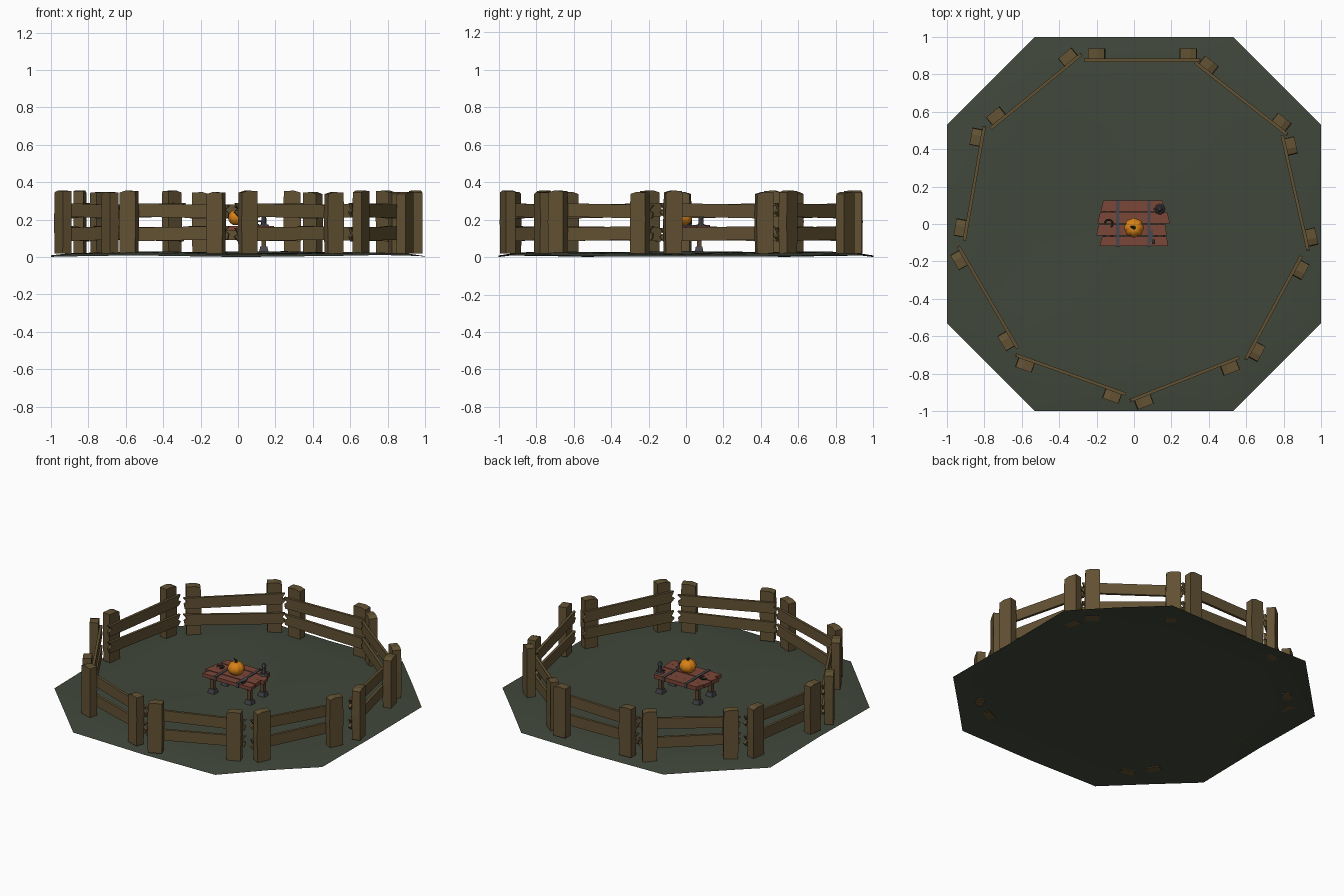
import bpy, bmesh, math, random
from mathutils import Matrix, Vector

if "Cube" in bpy.data.objects:
    bpy.data.objects.remove(bpy.data.objects["Cube"])
random.seed(4)

def material(name, c):
    m = bpy.data.materials.new(name)
    m.diffuse_color = (*c, 1)
    m.use_nodes = True
    m.node_tree.nodes["Principled BSDF"].inputs["Base Color"].default_value = m.diffuse_color
    return m

GRASS = material("dark_grass", (0.052, 0.064, 0.044))
WOOD = material("weathered_wood", (0.125, 0.085, 0.034))
PLANK = material("red_wood", (0.20, 0.063, 0.040))
LEG = material("leg_wood", (0.11, 0.062, 0.03))
IRON = material("iron", (0.065, 0.065, 0.075))
ORANGE = material("pumpkin_orange", (0.68, 0.22, 0.008))
STEM = material("dark_stem", (0.03, 0.028, 0.02))

def finish(name, bm, mat, matrix=Matrix(), smooth=False):
    bmesh.ops.recalc_face_normals(bm, faces=bm.faces)
    me = bpy.data.meshes.new(name)
    bm.to_mesh(me)
    bm.free()
    me.materials.append(mat)
    ob = bpy.data.objects.new(name, me)
    bpy.context.collection.objects.link(ob)
    ob.matrix_world = matrix
    if smooth:
        for p in me.polygons:
            p.use_smooth = True
    return ob

def prism(name, outline, y0, y1, mat, matrix=Matrix()):
    """Extrude an x-z outline along y."""
    bm = bmesh.new()
    f = bm.faces.new([bm.verts.new((x, y0, z)) for x, z in outline])
    r = bmesh.ops.extrude_face_region(bm, geom=[f])
    vs = [v for v in r["geom"] if isinstance(v, bmesh.types.BMVert)]
    bmesh.ops.translate(bm, verts=vs, vec=(0, y1 - y0, 0))
    return finish(name, bm, mat, matrix)

def box(name, c, s, mat, taper=1.0):
    bm = bmesh.new()
    bmesh.ops.create_cube(bm, size=1)
    for v in bm.verts:
        k = taper if v.co.z > 0 else 1
        v.co = Vector((c[0] + v.co.x * s[0] * k, c[1] + v.co.y * s[1] * k, c[2] + v.co.z * s[2]))
    return finish(name, bm, mat)

def cone(name, c, r1, r2, h, mat, n=8, rot=Matrix()):
    bm = bmesh.new()
    bmesh.ops.create_cone(bm, cap_ends=True, segments=n, radius1=r1, radius2=r2, depth=h)
    return finish(name, bm, mat, Matrix.Translation(c) @ rot)

# Uneven octagonal ground sheet, built in rings
corners = [(1, -.53), (1, .53), (.53, 1), (-.53, 1), (-1, .53), (-1, -.53), (-.53, -1), (.53, -1)]
rim = []
for i, a in enumerate(corners):
    b = corners[(i + 1) % 8]
    rim += [a, ((a[0] + b[0]) / 2, (a[1] + b[1]) / 2)]
bm = bmesh.new()
center = bm.verts.new((0, 0, 0.03))
prev = None
for k, z in ((.25, .03), (.5, .029), (.75, .028), (.9, .022), (1, .008)):
    ring = [bm.verts.new((x * k, y * k, max(0, z + .007 * math.sin(5 * x * k + 1) * math.cos(4 * y * k))))
            for x, y in rim]
    for i in range(16):
        j = (i + 1) % 16
        if prev:
            bm.faces.new((prev[i], ring[i], ring[j], prev[j]))
        else:
            bm.faces.new((center, ring[i], ring[j]))
    prev = ring
bm.verts.ensure_lookup_table()
low = min(v.co.z for v in bm.verts)
for v in bm.verts:
    v.co.z -= low
finish("ground", bm, GRASS, smooth=True)

# Fence panels: post positions (x1, y1, x2, y2), posts outside and rails inside
panels = [(-.20, .91, .29, .91), (.40, .85, .79, .545), (.84, .417, .95, -.07),
          (.893, -.246, .658, -.684), (.513, -.77, .053, -.952), (-.118, -.92, -.583, -.754),
          (-.684, -.626, -.936, -.193), (-.93, -.02, -.845, .465), (-.738, .578, -.353, .893)]
for n, (x1, y1, x2, y2) in enumerate(panels):
    half = math.hypot(x2 - x1, y2 - y1) / 2
    # local +y points away from the middle
    M = Matrix.Translation(((x1 + x2) / 2, (y1 + y2) / 2, 0)) @ Matrix.Rotation(math.atan2(y2 - y1, x2 - x1), 4, 'Z')
    for s in (-1, 1):
        c = s * half
        t = .345 + .004 * s
        prism(f"fence_post_{n}_{s}", [(c - .044, .02), (c + .044, .018), (c + .047, .19), (c + .043, t - .004),
              (c + .01, t + .006), (c - .045, t + .004), (c - .047, .2)], -.027, .027, WOOD, M)
    for k, (z, tilt) in enumerate(((.247, .006), (.125, -.005))):
        L = half + .066
        h = .036
        # splintered rail ends
        prism(f"fence_rail_{n}_{k}", [(-L + .01, z - h - tilt), (L - .022, z - h + tilt), (L, z - .012 + tilt),
              (L - .022, z + .004 + tilt), (L - .004, z + h + tilt), (-L, z + h - tilt),
              (-L + .026, z + .01 - tilt), (-L + .004, z - .006 - tilt)], -.043, -.026, WOOD, M)

# Table top: staggered planks
ZT = .165
rows = [(-.118, -.066, -.17, .175), (-.062, -.002, -.188, .168),
        (.002, .064, -.195, .192), (.068, .125, -.178, .165)]
for i, (y0, y1, xa, xb) in enumerate(rows):
    bm = bmesh.new()
    e = .014 * (1 if i > 1 else -1)
    pts = [(xa - min(e, 0) * -1, y0), (xb + min(e, 0) * -1 * .5, y0), (xb - max(e, 0), y1), (xa + max(e, 0), y1)]
    f = bm.faces.new([bm.verts.new((x, y, ZT - .024)) for x, y in pts])
    r = bmesh.ops.extrude_face_region(bm, geom=[f])
    bmesh.ops.translate(bm, verts=[v for v in r["geom"] if isinstance(v, bmesh.types.BMVert)],
                        vec=(0, 0, .024 + .002 * (i % 2)))
    finish(f"table_plank_{i}", bm, PLANK)

# Iron straps around the top, cross battens, legs and feet
for x in (-.086, .08):
    box("table_strap", (x, .003, ZT - .010), (.018, .252, .032), IRON)
for sx in (-1, 1):
    box("table_batten", (sx * .135, 0, ZT - .032), (.025, .19, .016), LEG)
    for sy in (-1, 1):
        box("table_leg", (sx * .138, sy * .07, .09), (.024, .024, .115), LEG)
        box("table_foot", (sx * .138, sy * .07, .043), (.05, .046, .028), IRON, .75)

# Pumpkin with ribs and a bent stem
bm = bmesh.new()
bmesh.ops.create_uvsphere(bm, u_segments=32, v_segments=12, radius=1)
for v in bm.verts:
    a = math.atan2(v.co.y, v.co.x)
    rr = math.hypot(v.co.x, v.co.y)
    k = .051 * (1 + .05 * math.cos(8 * a))
    dip = .008 * max(0, 1 - rr * 2.5)
    v.co = Vector((v.co.x * k, v.co.y * k, v.co.z * .045 - math.copysign(dip, v.co.z)))
finish("pumpkin", bm, ORANGE, Matrix.Translation((0, -.02, .211)), True)
cone("pumpkin_stem", (0, -.02, .254), .011, .006, .018, STEM, 6)
cone("pumpkin_stem_tip", (-.008, -.016, .264), .006, .004, .022, STEM, 6, Matrix.Rotation(-1.1, 4, 'Y'))

# Candle holder on the back right corner
cone("holder_base", (.138, .08, ZT + .005), .03, .022, .010, IRON)
cone("holder_body", (.138, .08, ZT + .035), .015, .012, .055, IRON)
cone("holder_cap", (.138, .08, ZT + .067), .018, .007, .016, IRON)
box("holder_handle", (.112, .08, ZT + .025), (.022, .006, .008), IRON)

# Small hook on the left and a blade on the right
for i in range(5):
    a = -.6 + i * .8
    cone("hook_link", (-.135 + .02 * math.cos(a), .002 + .02 * math.sin(a), ZT + .010), .007, .006, .018, STEM, 6,
         Matrix.Rotation(a, 4, 'Z') @ Matrix.Rotation(math.pi / 2, 4, 'X'))
box("blade", (.095, -.065, ZT + .004), (.012, .06, .006), IRON)
box("blade_grip", (.105, -.095, ZT + .006), (.016, .026, .010), STEM)
